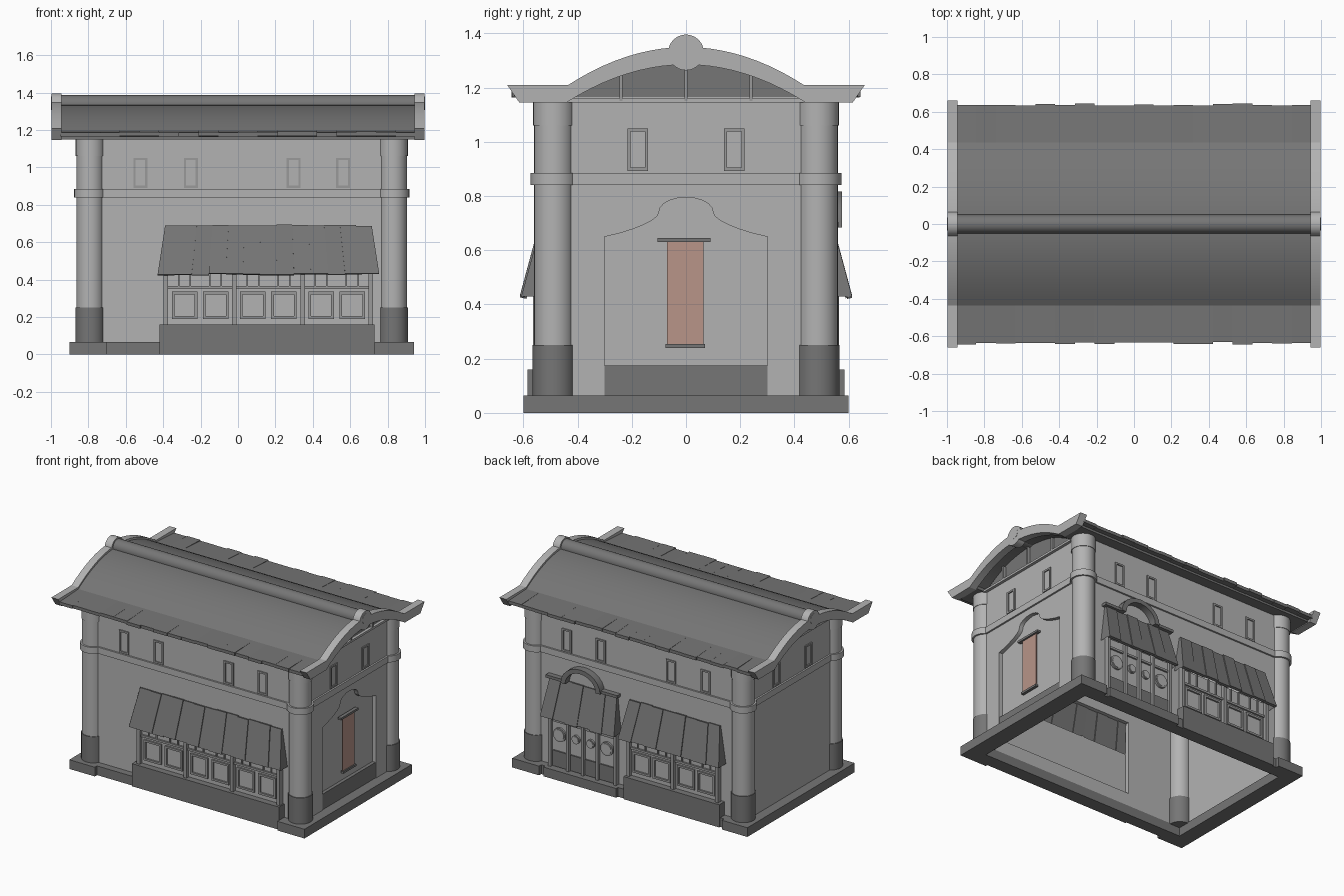
import bpy, bmesh, math, random
from mathutils import Matrix

if "Cube" in bpy.data.objects:
    bpy.data.objects.remove(bpy.data.objects["Cube"])

random.seed(4)


def material(name, r, g, b):
    m = bpy.data.materials.new(name)
    m.diffuse_color = (r, g, b, 1)
    m.use_nodes = True
    m.node_tree.nodes["Principled BSDF"].inputs["Base Color"].default_value = m.diffuse_color
    return m


LIGHT = material("light plaster grey", 0.45, 0.45, 0.45)
DARK = material("dark slate grey", 0.18, 0.18, 0.18)
TRIM = material("mid grey trim", 0.32, 0.32, 0.32)
PINK = material("faded pink cloth", 0.48, 0.30, 0.25)
HEX = [(0, 1, 2, 3), (4, 5, 6, 7), (0, 1, 5, 4), (1, 2, 6, 5), (2, 3, 7, 6), (3, 0, 4, 7)]


def finish(name, bm, mat):
    bmesh.ops.recalc_face_normals(bm, faces=bm.faces[:])
    me = bpy.data.meshes.new(name)
    bm.to_mesh(me)
    bm.free()
    me.materials.append(mat)
    ob = bpy.data.objects.new(name, me)
    bpy.context.collection.objects.link(ob)
    return ob


def mesh(name, verts, faces, mat):
    bm = bmesh.new()
    vs = [bm.verts.new(v) for v in verts]
    for f in faces:
        bm.faces.new([vs[i] for i in f])
    return finish(name, bm, mat)


def prism(name, pts, axis, a, b, mat):
    """Extrude a 2D outline: axis x uses (y, z), axis y uses (x, z)."""
    place = (lambda p, d: (d, p[0], p[1])) if axis == "x" else (lambda p, d: (p[0], d, p[1]))
    n = len(pts)
    faces = [tuple(range(n)), tuple(range(n, 2 * n))]
    faces += [(i, (i + 1) % n, (i + 1) % n + n, i + n) for i in range(n)]
    return mesh(name, [place(p, a) for p in pts] + [place(p, b) for p in pts], faces, mat)


def box(name, x0, x1, y0, y1, z0, z1, mat):
    return prism(name, [(x0, z0), (x1, z0), (x1, z1), (x0, z1)], "y", y0, y1, mat)


def cylinder(name, c, r, depth, axis, mat, seg=24):
    rot = {"x": Matrix.Rotation(math.pi / 2, 4, "Y"), "y": Matrix.Rotation(math.pi / 2, 4, "X"),
           "z": Matrix.Identity(4)}[axis]
    bm = bmesh.new()
    bmesh.ops.create_cone(bm, cap_ends=True, segments=seg, radius1=r, radius2=r, depth=depth,
                          matrix=Matrix.Translation(c) @ rot)
    return finish(name, bm, mat)


def frame(name, u0, u1, z0, z1, w, axis, a, b, mat):
    """Rectangular frame made of four bars."""
    for p, q, r, s in ((u0, u1, z0, z0 + w), (u0, u1, z1 - w, z1),
                       (u0, u0 + w, z0 + w, z1 - w), (u1 - w, u1, z0 + w, z1 - w)):
        prism(name, [(p, r), (q, r), (q, s), (p, s)], axis, a, b, mat)


XL, XR, YC, YW = -0.79, 0.83, 0.487, 0.525   # column centres and wall face

# Base ring with corner pads
for s in (-1, 1):
    box("base_long_side", -0.88, 0.92, s * 0.49, s * 0.575, 0, 0.065, DARK)
    box("base_pad_left", -0.90, -0.70, s * 0.49, s * 0.60, 0, 0.065, DARK)
    box("base_pad_right", 0.73, 0.94, s * 0.49, s * 0.60, 0, 0.065, DARK)
box("base_left", -0.90, -0.79, -0.60, 0.60, 0, 0.065, DARK)
box("base_right", 0.82, 0.94, -0.60, 0.60, 0, 0.065, DARK)

# Corner columns
for x in (XL, XR):
    for s in (-1, 1):
        for name, r, z0, z1, m in (("column_foot", 0.079, 0.06, 0.25, DARK),
                                   ("column_shaft", 0.074, 0.25, 1.06, LIGHT),
                                   ("column_cap", 0.078, 1.06, 1.155, LIGHT),
                                   ("column_band", 0.086, 0.84, 0.885, LIGHT)):
            cylinder(name, (x, s * YC, (z0 + z1) / 2), r, z1 - z0, "z", m)


def long_wall(s, openings):
    """Front or back wall with openings (x0, x1, z0, z1), left to right."""
    a, b, x = s * (YW - 0.03), s * YW, XL
    for x0, x1, z0, z1 in openings:
        box("wall_pier", x, x0, a, b, 0.03, 0.68, LIGHT)
        box("wall_below_opening", x0, x1, a, b, 0.03, z0, LIGHT)
        x = x1
    box("wall_pier", x, XR, a, b, 0.03, 0.68, LIGHT)
    box("wall_upper", XL, XR, a, b, 0.68, 1.165, LIGHT)
    box("wall_band", XL, XR, b, s * (YW + 0.012), 0.84, 0.885, LIGHT)
    for x0 in (-0.56, -0.29, 0.26, 0.525):
        frame("upper_window_frame", x0, x0 + 0.075, 0.89, 1.05, 0.012, "y", b, s * (YW + 0.008), TRIM)


def awning(s, t0, t1, b0, b1, n):
    """Sloping canopy of uneven tile boards with closed ends."""
    for i in range(n):
        f, g = i / n, (i + 1) / n
        up, dz, dt = 0.006 * (i % 2), random.uniform(-0.006, 0.004), random.uniform(-0.003, 0.004)
        front = [(b0 + (b1 - b0) * f, 0.607 + up, 0.43 + dz), (b0 + (b1 - b0) * g, 0.607 + up, 0.43 + dz),
                 (t0 + (t1 - t0) * g, 0.537 + up, 0.69 + dt), (t0 + (t1 - t0) * f, 0.537 + up, 0.69 + dt)]
        mesh("awning_board", [(x, s * y, z) for x, y, z in front]
             + [(x, s * (y - 0.018), z - 0.004) for x, y, z in front], HEX, DARK)
    for t, b in ((t0, b0), (t1, b1)):
        mesh("awning_cheek", [(t, s * 0.52, 0.69), (t, s * 0.537, 0.69), (b, s * 0.607, 0.43),
                              (b, s * 0.52, 0.43)], [(0, 1, 2, 3)], DARK)


def shop_window(s, x0, x1, bays):
    box("shop_plinth", x0, x1, s * 0.50, s * 0.585, 0, 0.16, DARK)
    p0, p1 = x0 + 0.035, x1 - 0.02
    box("shop_panel", p0, p1, s * 0.525, s * 0.54, 0.16, 0.46, LIGHT)
    box("shop_rail", p0, p1, s * 0.54, s * 0.552, 0.35, 0.365, TRIM)
    w = (p1 - p0) / bays
    for i in range(bays + 1):
        x = p0 + i * w
        box("shop_post", x - 0.012, x + 0.012, s * 0.53, s * 0.565, 0.16, 0.47, TRIM)
    for i in range(2 * bays):
        x = p0 + (i + 0.5) * w / 2 + (0.008 if i % 2 == 0 else -0.008)
        frame("shop_window_frame", x - 0.068, x + 0.068, 0.19, 0.335, 0.014, "y", s * 0.54, s * 0.552, TRIM)
        box("shop_transom_bar", x - 0.035, x - 0.027, s * 0.54, s * 0.55, 0.365, 0.46, TRIM)
        box("shop_transom_bar", x + 0.027, x + 0.035, s * 0.54, s * 0.55, 0.365, 0.46, TRIM)
    awning(s, x0 + 0.03, x1 - 0.015, x0 - 0.01, x1 + 0.025, round((x1 - x0) / 0.09))


# Front and back
long_wall(-1, [(-0.37, 0.70, 0.16, 0.68)])
shop_window(-1, -0.42, 0.73, 3)
long_wall(1, [(-0.62, 0.05, 0.16, 0.68), (0.17, 0.67, 0.065, 0.68)])
shop_window(1, -0.67, 0.08, 2)

# Back entrance: screen, round windows, step, awning and arched hood
box("door_screen", 0.16, 0.68, 0.525, 0.54, 0.06, 0.46, LIGHT)
box("door_step", 0.13, 0.70, 0.50, 0.595, 0, 0.065, DARK)
for x in (0.165, 0.305, 0.42, 0.535, 0.675):
    box("door_post", x - 0.01, x + 0.01, 0.53, 0.562, 0.06, 0.47, TRIM)
for x, r, w in ((0.235, 0.048, 0.055), (0.3625, 0.03, 0.043), (0.4775, 0.03, 0.043), (0.605, 0.048, 0.055)):
    cylinder("round_window_rim", (x, 0.545, 0.30), r, 0.018, "y", TRIM)
    cylinder("round_window_pane", (x, 0.548, 0.30), r * 0.78, 0.018, "y", LIGHT)
    box("door_lower_panel", x - w, x + w, 0.54, 0.55, 0.07, 0.18, DARK)
    box("door_rail", x - w, x + w, 0.54, 0.552, 0.385, 0.40, TRIM)
awning(1, 0.165, 0.685, 0.14, 0.715, 6)
hood = [(0.425 + r * math.cos(a), 0.685 + 0.85 * r * math.sin(a))
        for r, order in ((0.155, range(13)), (0.12, range(12, -1, -1)))
        for a in (math.pi * k / 12 for k in order)]
prism("door_hood_arch", hood, "y", 0.52, 0.575, DARK)
for x0, x1 in ((0.145, 0.30), (0.55, 0.705)):
    box("door_hood_ridge", x0, x1, 0.52, 0.562, 0.685, 0.705, DARK)

# Left end wall, plain; right end wall with an arched recess
box("left_wall", -0.83, -0.80, -YC, YC, 0.03, 1.165, LIGHT)
arch = [(-0.30, 0.03), (-0.30, 0.65)]
arch += [(-0.30 + 0.2 * math.sin(a), 0.65 + 0.09 * (1 - math.cos(a)) ** 0.6) for a in
         (math.pi / 2 * k / 6 for k in range(1, 7))]
arch += [(-0.10 * math.cos(a), 0.742 + 0.053 * math.sin(a)) for a in (math.pi * k / 10 for k in range(1, 6))]
arch += [(-y, z) for y, z in arch[-2::-1]]
prism("right_wall", [(-YC, 0.03)] + arch + [(YC, 0.03), (YC, 1.165), (-YC, 1.165)], "x", 0.84, 0.87, LIGHT)
box("recess_back", 0.82, 0.842, -0.32, 0.32, 0.03, 0.82, LIGHT)
box("recess_plinth", 0.84, 0.866, -0.30, 0.30, 0.03, 0.175, DARK)
for face, d in ((-0.83, -1), (0.87, 1)):
    prism("end_band", [(-YC, 0.84), (YC, 0.84), (YC, 0.885), (-YC, 0.885)], "x", face, face + d * 0.012, LIGHT)
    for y in (-0.178, 0.178):
        frame("end_window_frame", y - 0.038, y + 0.038, 0.893, 1.05, 0.012, "x", face, face + d * 0.008, TRIM)

# Hanging banner
box("banner_cloth", 0.862, 0.868, -0.07, 0.065, 0.25, 0.635, PINK)
box("banner_top_bar", 0.855, 0.88, -0.105, 0.09, 0.63, 0.645, DARK)
box("banner_bottom_bar", 0.857, 0.877, -0.075, 0.07, 0.24, 0.255, DARK)


# Roof: curved shell, tiled eaves, ridge, end verges
def curve(base, rise, half, n=20):
    return [(half * (2 * k / n - 1), base + rise * (1 - (2 * k / n - 1) ** 2)) for k in range(n + 1)]


shell = curve(1.195, 0.14, 0.44) + curve(1.165, 0.13, 0.44)[::-1]
prism("roof_shell", shell, "x", -0.95, 0.95, DARK)
for s in (-1, 1):
    for i in range(18):
        x, e, h = -0.95 + i * 1.9 / 18, 0.638 + random.uniform(-0.006, 0.006), random.uniform(-0.003, 0.003)
        prism("eave_board", [(s * 0.43, 1.198), (s * e, 1.188 + h), (s * e, 1.166 + h), (s * 0.43, 1.165)],
              "x", x, x + 1.9 / 18, DARK)
    box("eave_soffit", -0.945, 0.945, s * 0.43, s * 0.60, 1.15, 1.166, DARK)
cylinder("roof_ridge", (0, 0, 1.336), 0.05, 1.92, "x", DARK)

verge = [(-0.66, 1.21)] + curve(1.21, 0.14, 0.435) + [(0.66, 1.21), (0.615, 1.145)]
verge += curve(1.146, 0.139, 0.44)[::-1] + [(-0.615, 1.145)]
gable = curve(1.15, 0.15, 0.44)
for d, wall in ((1, 0.87), (-1, -0.83)):
    prism("roof_verge", verge, "x", d * 0.945, d * 0.998, LIGHT)
    cylinder("ridge_end", (d * 0.971, 0, 1.33), 0.066, 0.054, "x", LIGHT, 32)
    cylinder("ridge_end_disc", (d * 0.973, 0, 1.343), 0.036, 0.054, "x", LIGHT)
    prism("gable_panel", gable, "x", wall - d * 0.03, wall, DARK)
    for y, top in ((-0.24, 1.25), (0, 1.29), (0.24, 1.25)):
        prism("gable_strut", [(y - 0.006, 1.15), (y + 0.006, 1.15), (y + 0.006, top), (y - 0.006, top)],
              "x", wall, wall + d * 0.02, TRIM)
    prism("gable_sill", [(-0.44, 1.145), (0.44, 1.145), (0.44, 1.16), (-0.44, 1.16)],
          "x", wall, wall + d * 0.02, LIGHT)

# Smooth the round parts, keep edges sharp
for ob in bpy.data.objects:
    ob.select_set(True)
    bpy.context.view_layer.objects.active = ob
bpy.ops.object.shade_smooth_by_angle(angle=math.radians(30))
